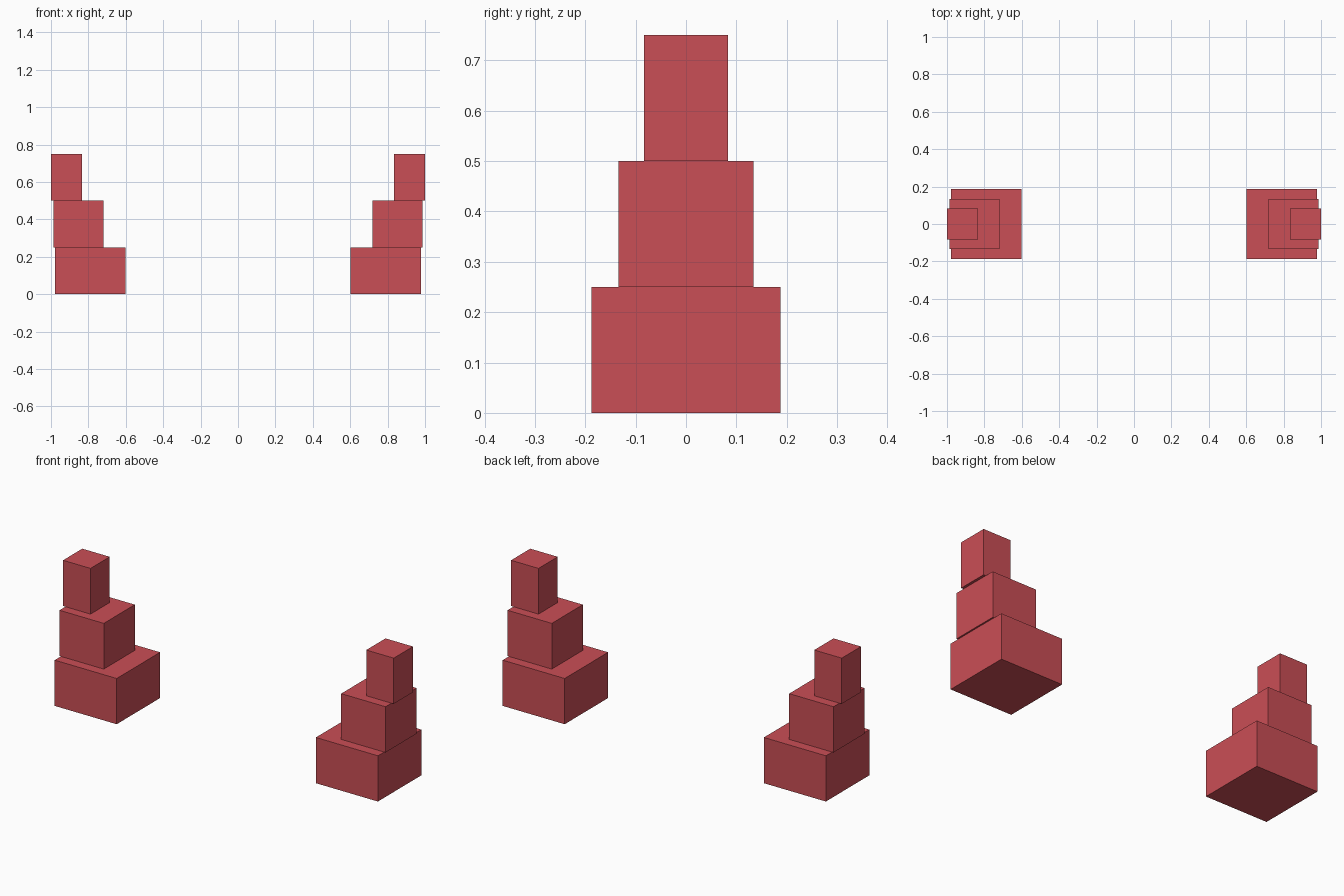
import bpy

cube = bpy.data.objects.get("Cube")
if cube:
    bpy.data.objects.remove(cube, do_unlink=True)

# Single flat colour
RED = (0.59, 0.077, 0.092, 1)
red = bpy.data.materials.new("soft_red")
red.use_nodes = True
red.diffuse_color = RED
red.node_tree.nodes["Principled BSDF"].inputs["Base Color"].default_value = RED

TIER_HEIGHT = 0.25


def add_block(name, x, width, z):
    bpy.ops.mesh.primitive_cube_add(size=1, location=(x, 0, z + TIER_HEIGHT / 2))
    block = bpy.context.object
    block.name = name
    block.scale = (width, width, TIER_HEIGHT)
    bpy.ops.object.transform_apply(location=False, rotation=False, scale=True)
    block.data.materials.append(red)


# Two mirrored stepped towers; the tiers shrink and lean outwards
tiers = [("lower", 0.79, 0.375), ("middle", 0.852, 0.268), ("upper", 0.917, 0.166)]
for side, sign in (("left", 1), ("right", -1)):
    for level, (tier, x, width) in enumerate(tiers):
        add_block(f"{side}_{tier}_block", sign * x, width, level * TIER_HEIGHT)
